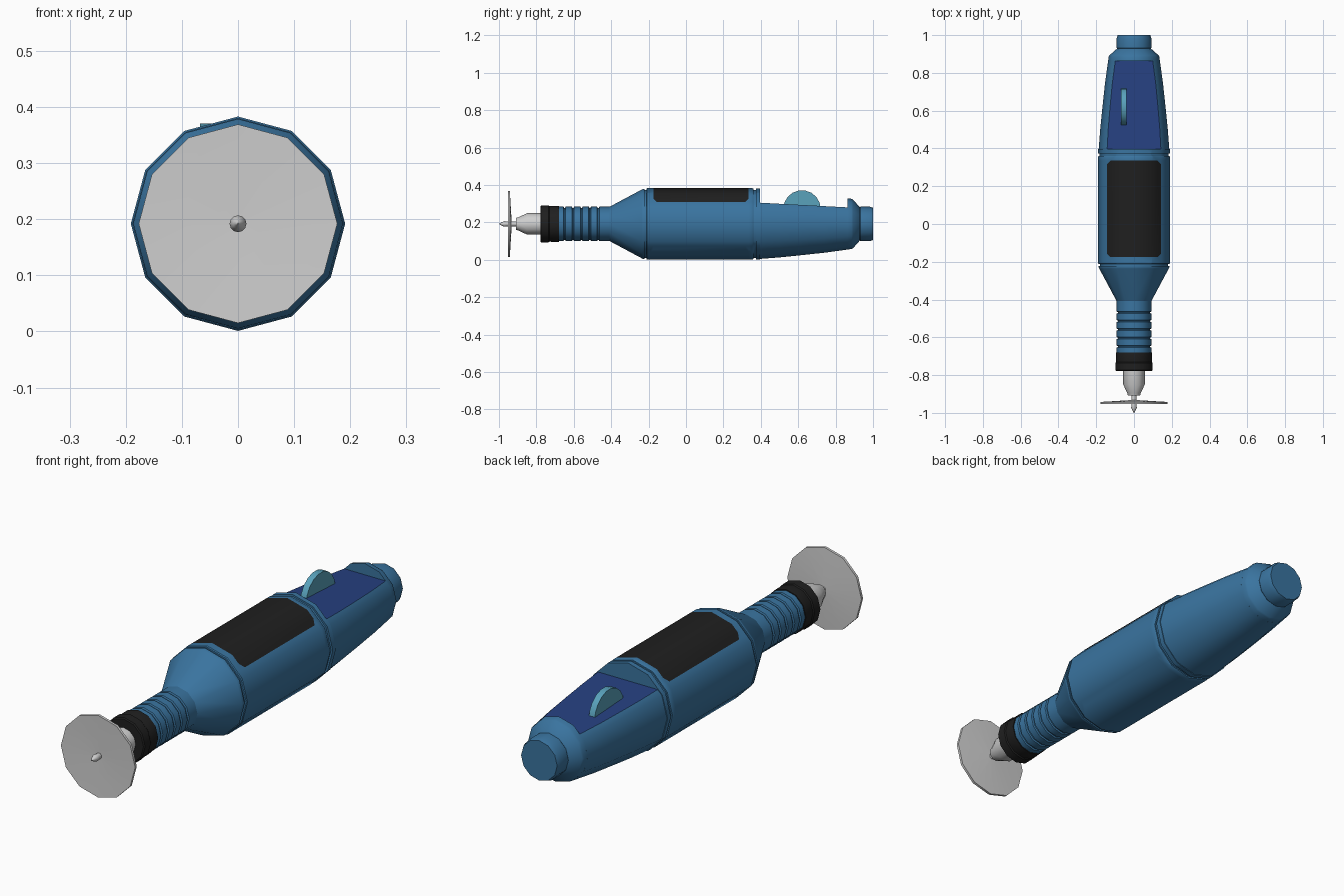
import bpy, bmesh, math
from mathutils import Vector

if "Cube" in bpy.data.objects:
    bpy.data.objects.remove(bpy.data.objects["Cube"])

CZ = 0.192      # height of the tool's long axis
SIDES = 12


def material(name, rgb):
    m = bpy.data.materials.new(name)
    m.diffuse_color = (*rgb, 1)
    m.use_nodes = True
    m.node_tree.nodes["Principled BSDF"].inputs["Base Color"].default_value = m.diffuse_color
    return m


BLUE = material("body blue", (0.042, 0.175, 0.35))
NAVY = material("navy panel", (0.019, 0.053, 0.22))
BLACK = material("black rubber", (0.014, 0.014, 0.014))
STEEL = material("light steel", (0.62, 0.62, 0.62))
TEAL = material("switch teal", (0.10, 0.36, 0.50))


def lathe(profile, sides=SIDES):
    """Spin (y, radius) points around the long axis, closing both ends."""
    bm = bmesh.new()
    rings = []
    for y, r in profile:
        rings.append([bm.verts.new((r * math.sin(math.tau * i / sides), y,
                                    CZ + r * math.cos(math.tau * i / sides)))
                      for i in range(sides)])
    for a, b in zip(rings, rings[1:]):
        for i in range(sides):
            j = (i + 1) % sides
            bm.faces.new((a[i], a[j], b[j], b[i]))
    bm.faces.new(rings[0])
    bm.faces.new(rings[-1])
    bmesh.ops.remove_doubles(bm, verts=bm.verts, dist=1e-5)
    bmesh.ops.recalc_face_normals(bm, faces=bm.faces)
    return bm


def finish(name, bm, *mats, angle=35):
    me = bpy.data.meshes.new(name)
    bm.to_mesh(me)
    bm.free()
    for m in mats:
        me.materials.append(m)
    ob = bpy.data.objects.new(name, me)
    bpy.context.collection.objects.link(ob)
    bpy.ops.object.select_all(action='DESELECT')
    ob.select_set(True)
    bpy.context.view_layer.objects.active = ob
    bpy.ops.object.shade_smooth_by_angle(angle=math.radians(angle))
    return ob


def cut(bm, co, no, **kw):
    return bmesh.ops.bisect_plane(bm, geom=bm.verts[:] + bm.edges[:] + bm.faces[:],
                                  plane_co=co, plane_no=no, **kw)


# Cutting disc, slightly dished at the back, with its screw
finish("cutting_disc", lathe([(-0.947, 0.012), (-0.953, 0.177),
                              (-0.942, 0.177), (-0.932, 0.012)]), STEEL)
finish("disc_screw", lathe([(-1.0, 0.001), (-0.985, 0.009), (-0.972, 0.015),
                            (-0.957, 0.013), (-0.90, 0.013)]), STEEL)

# Chuck and rubber collar
finish("chuck", lathe([(-0.908, 0.032), (-0.895, 0.036), (-0.85, 0.057), (-0.76, 0.057)]), STEEL)
finish("collar", lathe([(-0.778, 0.094), (-0.774, 0.099), (-0.735, 0.099), (-0.73, 0.095),
                        (-0.724, 0.095), (-0.72, 0.096), (-0.68, 0.096)]), BLACK)

# Ribbed neck
neck = [(-0.685, 0.092)]
for i in range(5):
    y = -0.655 + 0.045 * i
    neck += [(y, 0.092), (y + 0.003, 0.086), (y + 0.009, 0.086), (y + 0.012, 0.092)]
neck += [(-0.40, 0.092)]
finish("ribbed_neck", lathe(neck), BLUE)

# Flared shoulder
finish("shoulder", lathe([(-0.408, 0.092), (-0.236, 0.184), (-0.23, 0.187), (-0.222, 0.187),
                          (-0.222, 0.181), (-0.21, 0.181)]), BLUE)

# Main barrel with the grip pad cut into its top faces
barrel = lathe([(-0.212, 0.181), (-0.212, 0.188), (-0.208, 0.191), (0.355, 0.191), (0.36, 0.188),
                (0.36, 0.182), (0.374, 0.182), (0.374, 0.190), (0.396, 0.190)])
X, Y0, Y1, CH = 0.143, -0.175, 0.335, 0.018
for sx in (-1, 1):
    cut(barrel, (sx * X, 0, 0), (1, 0, 0))
    for y, sy in ((Y0, -1), (Y1, 1)):
        cut(barrel, (sx * X, y - sy * CH, 0), (sx, sy, 0))
for y in (Y0, Y1):
    cut(barrel, (0, y, 0), (0, 1, 0))
for f in barrel.faces:
    c = f.calc_center_median()
    edge = max(abs(c.x) + c.y - (X + Y1 - CH), abs(c.x) - c.y - (X - Y0 - CH))
    if c.z > CZ and abs(c.x) < X and Y0 < c.y < Y1 and edge < 0:
        f.material_index = 1
finish("barrel", barrel, BLUE, BLACK)

# Tapered tail, sliced flat on top for the control panel
tail = lathe([(0.396, 0.187), (0.50, 0.179), (0.60, 0.169), (0.74, 0.154), (0.865, 0.137)])
slope = Vector((0, 0.025, 0.47)).normalized()
r = cut(tail, (0, 0.4, 0.305), slope, clear_outer=True)
edges = [e for e in r["geom_cut"] if isinstance(e, bmesh.types.BMEdge)]
bmesh.ops.contextual_create(tail, geom=edges)
bmesh.ops.recalc_face_normals(tail, faces=tail.faces)
for f in tail.faces:
    if f.normal.dot(slope) > 0.999:
        f.material_index = 1
finish("tail", tail, BLUE, NAVY)

# Tail end and rear cap
finish("tail_end", lathe([(0.864, 0.137), (0.885, 0.134), (0.893, 0.130),
                          (0.925, 0.094), (0.93, 0.086)]), BLUE)
finish("rear_cap", lathe([(0.922, 0.084), (0.932, 0.092), (0.982, 0.092), (1.0, 0.086)]), BLUE)

# Thumb wheel switch standing in the panel
wheel = bmesh.new()
bmesh.ops.create_cone(wheel, cap_ends=True, segments=18, radius1=0.1, radius2=0.1, depth=0.028)
for v in wheel.verts:
    x, y, z = v.co
    v.co = (z - 0.054, 0.62 + y, 0.272 + x)
bmesh.ops.recalc_face_normals(wheel, faces=wheel.faces)
finish("thumb_wheel", wheel, TEAL)
